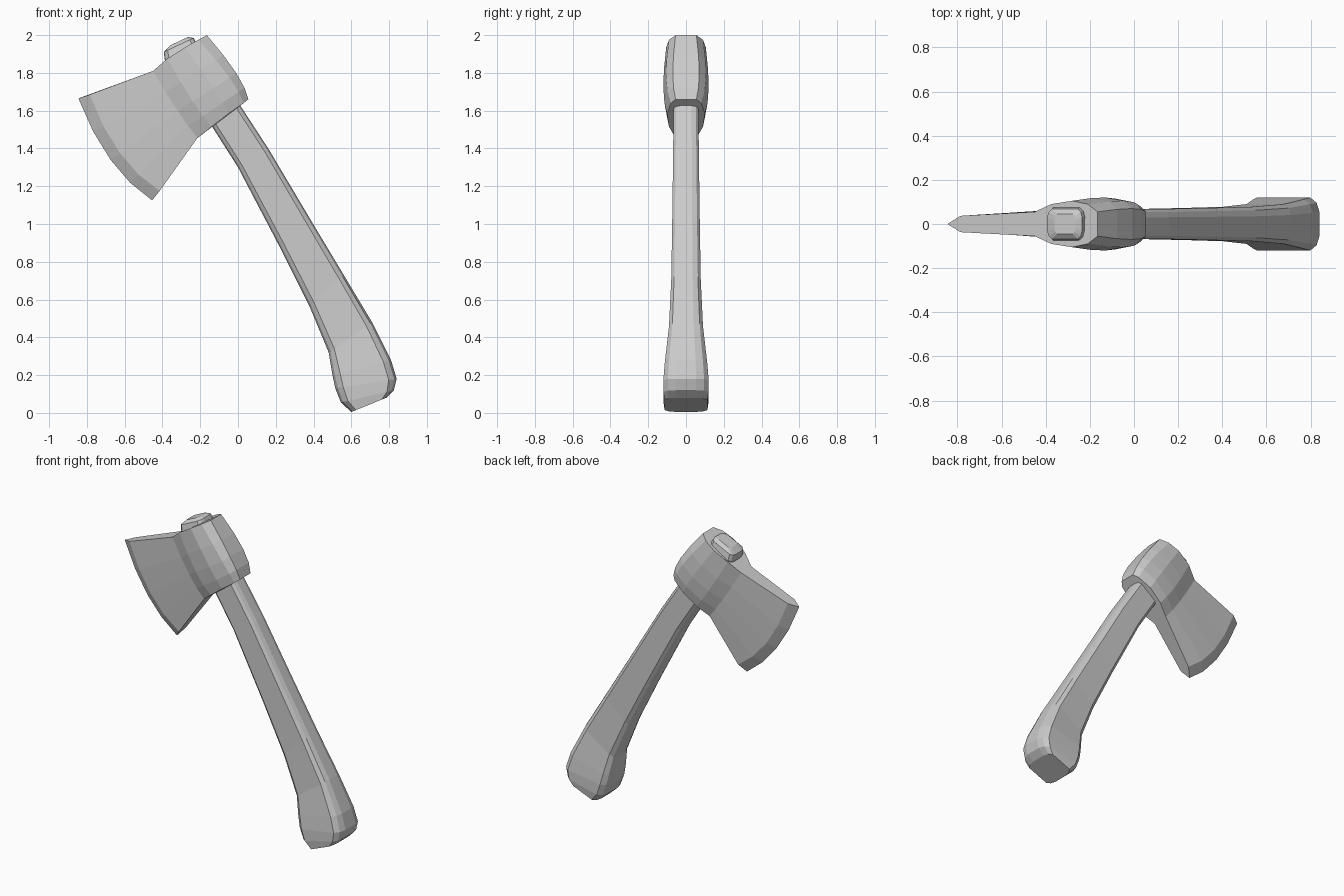
import bpy, bmesh
from mathutils import Vector

cube = bpy.data.objects.get("Cube")
if cube:
    bpy.data.objects.remove(cube, do_unlink=True)

grey = bpy.data.materials.new("plain_grey")
grey.use_nodes = True
colour = (0.6, 0.6, 0.6, 1)
grey.diffuse_color = colour
grey.node_tree.nodes["Principled BSDF"].inputs["Base Color"].default_value = colour


def loft(name, rings):
    """Skin closed rings of points and cap both ends."""
    bm = bmesh.new()
    loops = [[bm.verts.new(p) for p in ring] for ring in rings]
    n = len(loops[0])
    for a, b in zip(loops, loops[1:]):
        for i in range(n):
            j = (i + 1) % n
            bm.faces.new((a[i], a[j], b[j], b[i]))
    bm.faces.new(loops[0])
    bm.faces.new(loops[-1])
    bmesh.ops.remove_doubles(bm, verts=bm.verts, dist=0.0005)
    bmesh.ops.recalc_face_normals(bm, faces=bm.faces)
    mesh = bpy.data.meshes.new(name)
    bm.to_mesh(mesh)
    bm.free()
    mesh.materials.append(grey)
    obj = bpy.data.objects.new(name, mesh)
    bpy.context.collection.objects.link(obj)
    return obj


# Handle: rounded sections given by belly edge, back edge and half thickness
quarter = [(1, .45), (.92, .8), (.74, 1)]
section = (quarter + [(-u, v) for u, v in reversed(quarter)]
           + [(-u, -v) for u, v in quarter]
           + [(u, -v) for u, v in reversed(quarter)])
sections = [
    ((-.36, 1.945), (-.265, 1.99), .045),
    ((-.393, 1.91), (-.235, 1.985), .068),
    ((-.388, 1.87), (-.222, 1.96), .075),
    ((-.14, 1.52), (.01, 1.63), .066),
    ((0, 1.30), (.16, 1.40), .068),
    ((.22, .88), (.38, 1.03), .073),
    ((.38, .56), (.56, .73), .078),
    ((.48, .32), (.71, .48), .09),
    ((.50, .20), (.81, .28), .112),
    ((.515, .13), (.84, .18), .12),
    ((.545, .055), (.825, .12), .12),
    ((.60, .005), (.785, .08), .113),
]
rings = []
for belly, back, half in sections:
    a, b = Vector((belly[0], 0, belly[1])), Vector((back[0], 0, back[1]))
    mid, reach = (a + b) / 2, (b - a) / 2
    rings.append([mid + reach * u + Vector((0, half * v, 0)) for u, v in section])
loft("handle", rings)

# Head: stations from poll to cutting edge, each with top, middle, bottom (x, z, half)
stations = [
    ((-.165, 2.0, .055), (-.01, 1.80, .07), (.055, 1.66, .055)),
    ((-.21, 1.975, .09), (-.045, 1.775, .105), (.03, 1.64, .08)),
    ((-.28, 1.935, .105), (-.13, 1.72, .12), (-.05, 1.585, .10)),
    ((-.375, 1.875, .09), (-.24, 1.65, .105), (-.14, 1.515, .09)),
    ((-.45, 1.81, .055), (-.32, 1.60, .065), (-.215, 1.455, .055)),
    ((-.785, 1.685, .037), (-.625, 1.375, .037), (-.415, 1.175, .037)),
    ((-.845, 1.665, 0), (-.675, 1.34, 0), (-.455, 1.125, 0)),
]


def along(top, mid, bottom, t):
    """Curve passing through the three points."""
    a, b, c = Vector(top), Vector(mid), Vector(bottom)
    return a * (1 - t) * (1 - 2 * t) + b * 4 * t * (1 - t) + c * t * (2 * t - 1)


levels = 4
rings = []
for k in range(levels + 1):
    row = [along(*s, k / levels) for s in stations]
    side = [(p.x, -p.z, p.y) for p in row]
    rings.append(side + [(x, -y, z) for x, y, z in reversed(side[:-1])])
loft("axe_head", rings)
